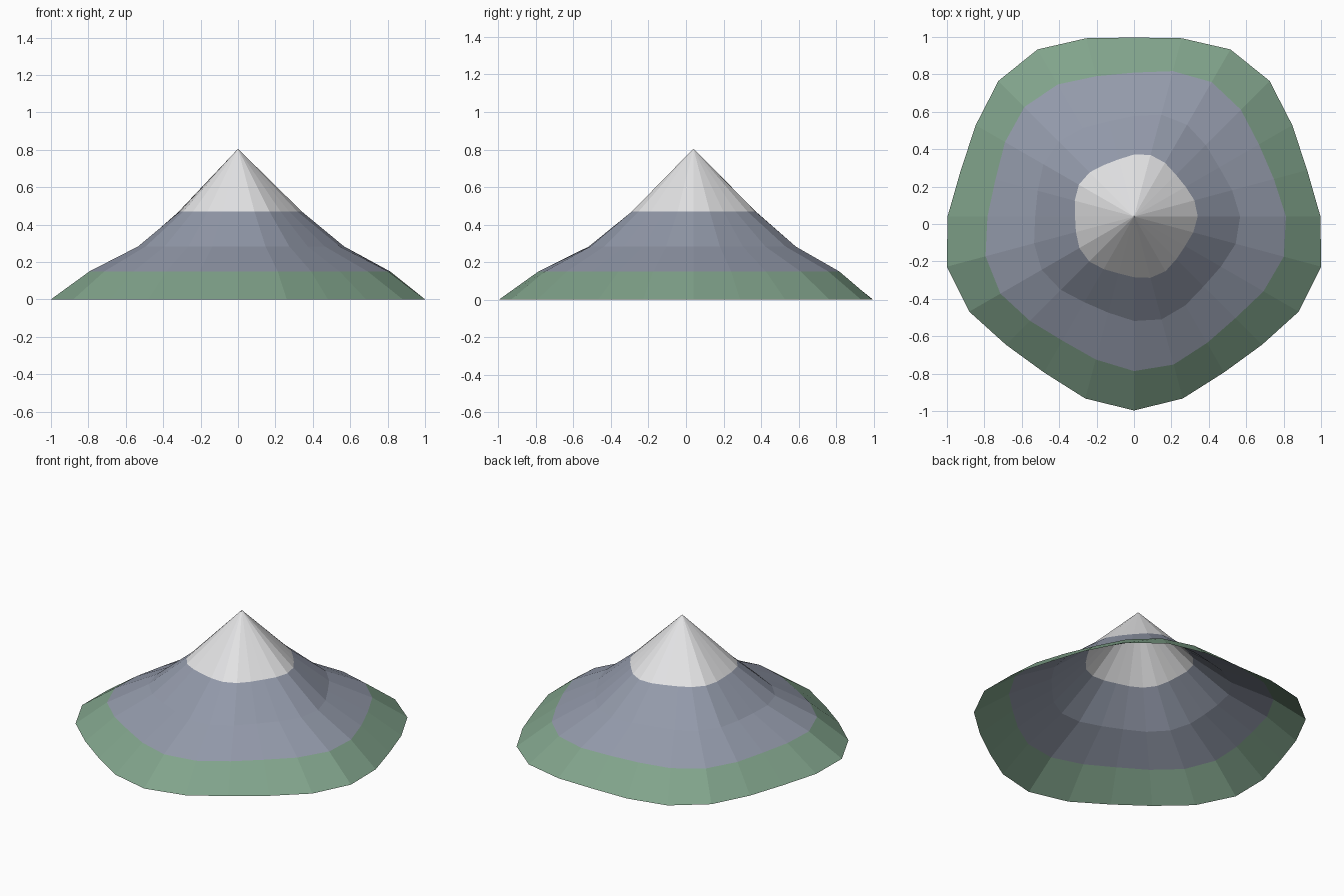
import bpy, bmesh
from math import sin, cos, pi, radians

cube = bpy.data.objects.get("Cube")
if cube:
    bpy.data.objects.remove(cube, do_unlink=True)


def make_material(name, rgb):
    mat = bpy.data.materials.new(name)
    mat.use_nodes = True
    color = (*rgb, 1.0)
    mat.diffuse_color = color
    mat.node_tree.nodes["Principled BSDF"].inputs["Base Color"].default_value = color
    return mat


materials = [
    make_material("grass green", (0.22, 0.37, 0.26)),
    make_material("rock grey", (0.29, 0.32, 0.40)),
    make_material("snow white", (0.77, 0.77, 0.78)),
]

SEGMENTS = 24
CENTER_Y = 0.04
PEAK_Z = 0.805
GRASS_TOP, SNOW_LINE = 0.15, 0.47

# Mountain rings: height, mean radius, twist of the five ridges in degrees
rings = [
    (0.0, 0.997, 0),
    (GRASS_TOP, 0.798, 27),
    (0.283, 0.548, 62),
    (SNOW_LINE, 0.328, 105),
]

bm = bmesh.new()
loops = []
for z, radius, twist in rings:
    loop = []
    for i in range(SEGMENTS):
        a = 2 * pi * i / SEGMENTS
        r = radius * (1 - 0.04 * sin(5 * a - radians(twist)))
        loop.append(bm.verts.new((r * cos(a), CENTER_Y + r * sin(a), z)))
    loops.append(loop)
peak = bm.verts.new((0, CENTER_Y, PEAK_Z))

# Slopes between rings, then the pointed cap; the underside stays open
for i in range(SEGMENTS):
    j = (i + 1) % SEGMENTS
    for low, high in zip(loops, loops[1:]):
        bm.faces.new((low[i], low[j], high[j], high[i]))
    bm.faces.new((loops[-1][i], loops[-1][j], peak))

# Grass, rock and snow by height
for face in bm.faces:
    z = face.calc_center_median().z
    face.material_index = 0 if z < GRASS_TOP else 1 if z < SNOW_LINE else 2

mesh = bpy.data.meshes.new("mountain")
bm.to_mesh(mesh)
bm.free()
for mat in materials:
    mesh.materials.append(mat)
bpy.context.collection.objects.link(bpy.data.objects.new("mountain", mesh))
